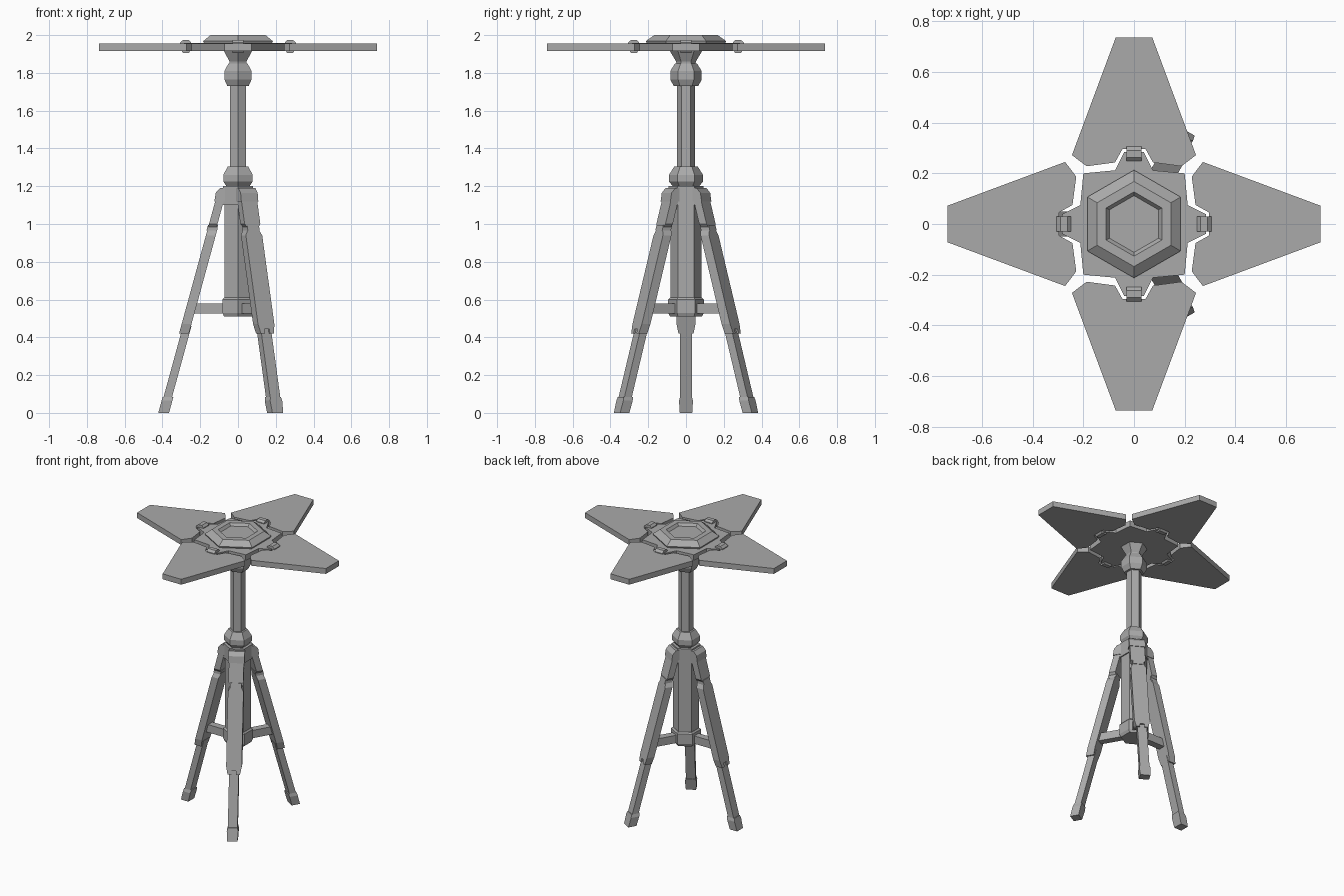
import bpy, bmesh, math
from mathutils import Matrix

cube = bpy.data.objects.get("Cube")
if cube:
    bpy.data.objects.remove(cube)

grey = bpy.data.materials.new("metal_grey")
grey.use_nodes = True
grey.diffuse_color = (0.4, 0.4, 0.4, 1)
grey.node_tree.nodes["Principled BSDF"].inputs["Base Color"].default_value = (0.4, 0.4, 0.4, 1)


def loft(name, rings, angle=0):
    """Skin a stack of equal rings, cap both ends, turn about z."""
    bm = bmesh.new()
    loops = [[bm.verts.new(p) for p in ring] for ring in rings]
    n = len(loops[0])
    for a, b in zip(loops, loops[1:]):
        for i in range(n):
            j = (i + 1) % n
            bm.faces.new((a[i], a[j], b[j], b[i]))
    bm.faces.new(loops[0])
    bm.faces.new(loops[-1])
    bmesh.ops.recalc_face_normals(bm, faces=bm.faces)
    bm.transform(Matrix.Rotation(math.radians(angle), 4, "Z"))
    mesh = bpy.data.meshes.new(name)
    bm.to_mesh(mesh)
    bm.free()
    mesh.materials.append(grey)
    obj = bpy.data.objects.new(name, mesh)
    bpy.context.collection.objects.link(obj)
    return obj


def hex_stack(name, profile):
    """Six-sided turned part from (radius, height) pairs."""
    turns = [math.radians(30 + 60 * k) for k in range(6)]
    loft(name, [[(r * math.cos(t), r * math.sin(t), z) for t in turns] for r, z in profile])


def slab(name, outline, low, high, angle=0):
    """Flat plate from an (x, y) outline."""
    loft(name, [[(x, y, z) for x, y in outline] for z in (low, high)], angle)


def side_prism(name, profile, half, angle):
    """Radial (r, z) profile extruded sideways."""
    loft(name, [[(r, u, z) for r, z in profile] for u in (-half, half)], angle)


def mirrored(half):
    """Close a half outline (u >= 0) symmetrically."""
    return half + [(-u, z) for u, z in reversed(half)]


def slanted(name, outline, outer, inner, angle):
    """Leg piece: (sideways, height) outline following the leg slope."""
    def slope(z):
        return 0.427 - 0.2736 * z
    loft(name, [[(slope(z) + d, u, z) for u, z in outline] for d in (outer, inner)], angle)


# Central column
hex_stack("lower_column", [(0.083, 0.52), (0.083, 1.12)])
hex_stack("spreader_collar", [(0.085, 0.51), (0.095, 0.53), (0.095, 0.6), (0.085, 0.61)])
hex_stack("leg_hub", [(0.092, 1.1), (0.092, 1.2)])
hex_stack("lower_knuckle", [(0.07, 1.2), (0.09, 1.225), (0.09, 1.26), (0.062, 1.305)])
hex_stack("upper_pole", [(0.048, 1.28), (0.048, 1.76)])
hex_stack("upper_knuckle", [(0.065, 1.73), (0.083, 1.765), (0.083, 1.81), (0.058, 1.85)])
hex_stack("head_mount", [(0.05, 1.84), (0.052, 1.86), (0.088, 1.92)])

# Tripod legs
clamp = mirrored([(0.028, 0.975), (0.048, 1.0), (0.048, 1.15)])
main = mirrored([(0.015, 0.445), (0.015, 0.42), (0.04, 0.42), (0.05, 0.47),
                 (0.05, 0.94), (0.03, 0.975)])
shank = mirrored([(0.031, 0.06), (0.031, 0.46)])
foot = mirrored([(0.033, 0), (0.037, 0.065), (0.031, 0.085)])
pin = mirrored([(0.036, 0.965), (0.036, 0.995)])
for name, angle in (("right", 180), ("front", -60), ("back", 60)):
    side_prism(name + "_leg_bracket",
               [(0.05, 1.12), (0.125, 1.12), (0.118, 1.165), (0.095, 1.19), (0.05, 1.19)],
               0.052, angle)
    slanted(name + "_leg_clamp", clamp, 0, -0.045, angle)
    slanted(name + "_leg_pin", pin, 0.004, -0.05, angle)
    slanted(name + "_leg_main", main, 0, -0.052, angle)
    slanted(name + "_leg_shank", shank, -0.01, -0.055, angle)
    slanted(name + "_leg_foot", foot, -0.005, -0.062, angle)
    side_prism(name + "_spreader_arm",
               [(0.06, 0.525), (0.235, 0.525), (0.235, 0.58), (0.06, 0.58)], 0.024, angle)

# Head plate with a tab on each side
side = [(-0.2, 0.2), (-0.075, 0.212), (-0.038, 0.285), (0.038, 0.285), (0.075, 0.212)]
plate = []
for k in range(4):
    for x, y in side:
        plate.append((x, y))
    side = [(y, -x) for x, y in side]
slab("head_plate", plate, 1.915, 1.957)
hex_stack("head_dome", [(0.205, 1.95), (0.213, 1.968), (0.168, 2.0), (0.127, 2.0), (0.112, 1.982)])

# Panels and their hinges
panel = mirrored([(0.072, 0.737), (0.245, 0.272), (0.187, 0.228), (0.075, 0.243), (0.045, 0.297)])
hinge = [(0.248, 1.92), (0.262, 1.905), (0.29, 1.905), (0.306, 1.925),
         (0.306, 1.96), (0.29, 1.975), (0.262, 1.975), (0.248, 1.962)]
for k, name in enumerate(("back", "right", "front", "left")):
    slab(name + "_panel", panel, 1.917, 1.955, 90 * k)
    side_prism(name + "_panel_hinge", hinge, 0.03, 90 * k + 90)
